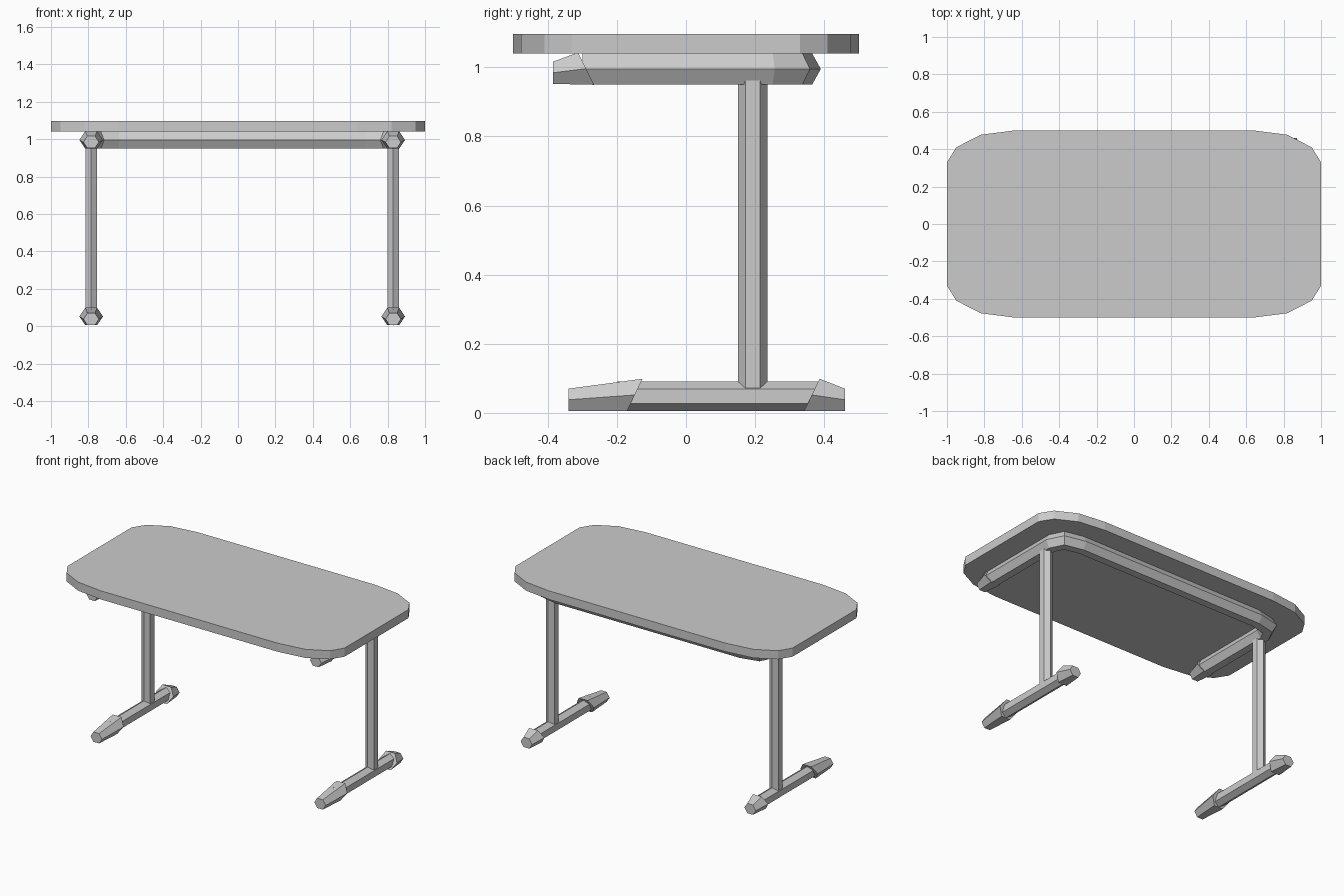
import bpy, bmesh, math
from mathutils import Vector

cube = bpy.data.objects.get("Cube")
if cube:
    bpy.data.objects.remove(cube)

grey = bpy.data.materials.new("plain_grey")
grey.use_nodes = True
grey.diffuse_color = (0.6, 0.6, 0.6, 1)
grey.node_tree.nodes["Principled BSDF"].inputs["Base Color"].default_value = (0.6, 0.6, 0.6, 1)


def loft(name, rings):
    """Skin a closed solid through rings of equal point count."""
    bm = bmesh.new()
    loops = [[bm.verts.new(p) for p in ring] for ring in rings]
    for a, b in zip(loops, loops[1:]):
        for i in range(len(a)):
            j = (i + 1) % len(a)
            bm.faces.new((a[i], a[j], b[j], b[i]))
    bm.faces.new(loops[0][::-1])
    bm.faces.new(loops[-1])
    bmesh.ops.recalc_face_normals(bm, faces=bm.faces)
    mesh = bpy.data.meshes.new(name)
    bm.to_mesh(mesh)
    bm.free()
    mesh.materials.append(grey)
    obj = bpy.data.objects.new(name, mesh)
    bpy.context.collection.objects.link(obj)


def hexagon(half_w, half_h, turn=0):
    """Six points (u, v) inside the ellipse half_w by half_h."""
    angles = [math.radians(60 * i + turn) for i in range(6)]
    return [(half_w * math.cos(a), half_h * math.sin(a)) for a in angles]


def end_cap(name, x, inner_y, inner_z, slant, outer_y, outer_z):
    """Tapered hexagonal cap whose inner mouth is cut on a slant."""
    mouth = [(x + u, inner_y + slant * v, inner_z + v) for u, v in hexagon(0.063, 0.054)]
    tip = [(x + u, outer_y, outer_z + v) for u, v in hexagon(0.041, 0.037)]
    loft(name, [mouth, tip])


# Table top with faceted rounded corners
corner = [(1, 0.33), (0.95, 0.41), (0.82, 0.477), (0.64, 0.5)]
half = corner + [(-x, y) for x, y in reversed(corner)]
outline = half + [(-x, -y) for x, y in half]
loft("table_top", [[(x, y, z) for x, y in outline] for z in (1.04, 1.096)])

# Frame under the top: hexagonal tube swept along a U, mitred at each bend
mid_x, half_span = 0.0225, 0.8075
side = [(half_span, -0.3), (half_span, 0.245), (half_span - 0.035, 0.315),
        (half_span - 0.145, 0.34)]
path = [Vector(p) for p in side + [(-x, y) for x, y in reversed(side)]]
rings = []
for i, p in enumerate(path):
    before = (p - path[i - 1]).normalized() if i else None
    after = (path[i + 1] - p).normalized() if i < len(path) - 1 else None
    d1, d2 = before or after, after or before
    n1, n2 = Vector((d1.y, -d1.x)), Vector((d2.y, -d2.x))
    miter = (n1 + n2) / (1 + n1.dot(n2))
    rings.append([(mid_x + p.x + miter.x * u, p.y + miter.y * u, 0.995 + v)
                  for u, v in hexagon(0.05, 0.052)])
loft("under_frame", rings)

# Each side: leg, foot bar and the caps
for label, sign in (("left", 1), ("right", -1)):
    x = mid_x + sign * half_span
    loft(label + "_leg", [[(x + u, 0.193 + v, z) for u, v in hexagon(0.036, 0.043, 30)]
                          for z in (0.06, 0.975)])
    loft(label + "_foot_bar", [[(x + u, y, 0.048 + v) for u, v in hexagon(0.04, 0.043, 30)]
                               for y in (-0.2, 0.4)])
    end_cap(label + "_foot_front_cap", x, -0.148, 0.052, 0.48, -0.34, 0.038)
    end_cap(label + "_foot_back_cap", x, 0.364, 0.052, 0.48, 0.46, 0.038)
    end_cap(label + "_frame_cap", x, -0.289, 0.996, -0.5, -0.385, 0.984)
